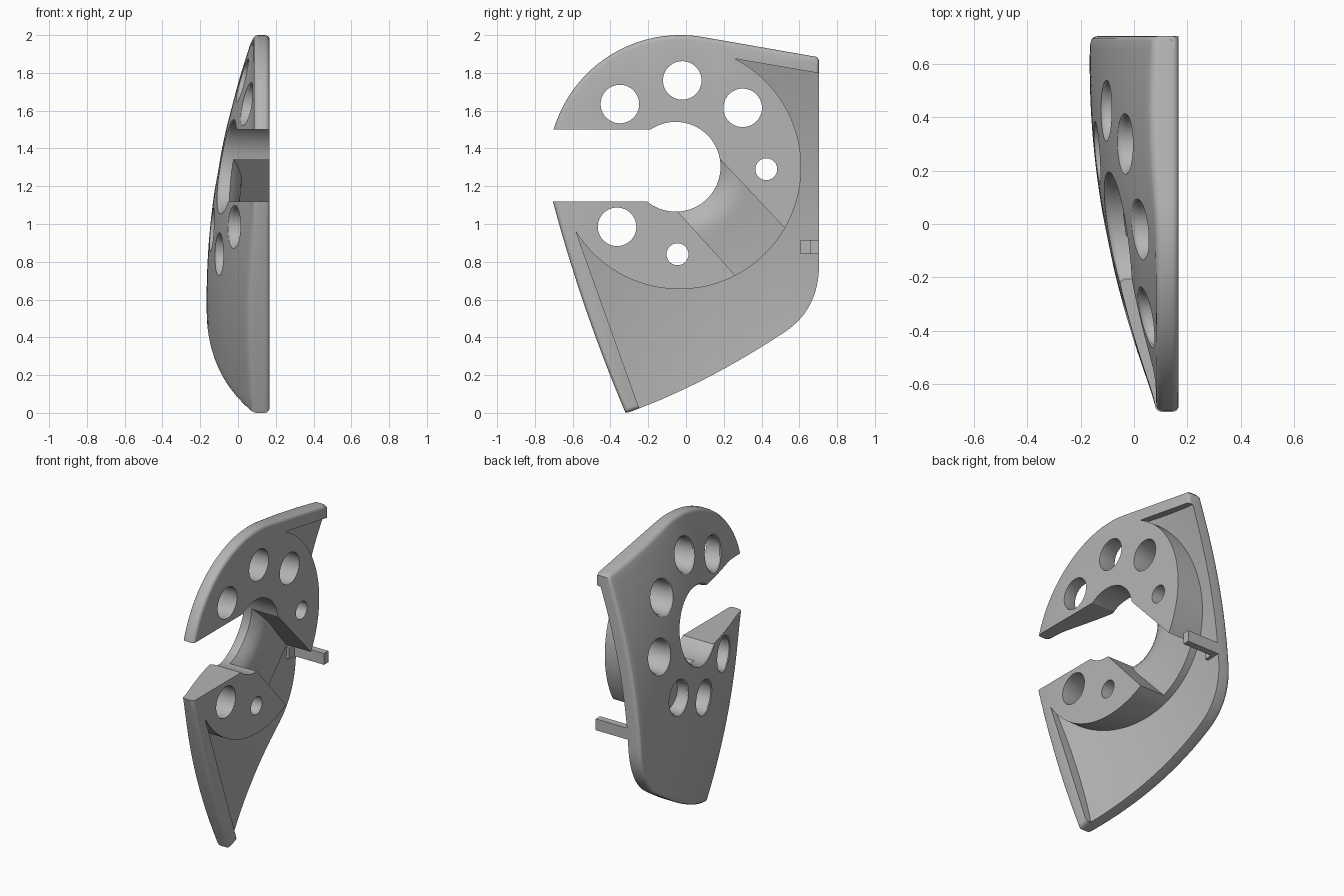
import bpy, bmesh
from math import sin, cos, radians, hypot, sqrt

cube = bpy.data.objects.get("Cube")
if cube:
    bpy.data.objects.remove(cube)

grey = bpy.data.materials.new("plain grey")
grey.use_nodes = True
colour = (0.46, 0.46, 0.46, 1)
grey.diffuse_color = colour
grey.node_tree.nodes["Principled BSDF"].inputs["Base Color"].default_value = colour

FACE = 0.167          # flat side of the plate
DISC = (-0.035, 1.3)
OPENING = (-0.055, 1.303)


def dome(y, z):
    """Height of the curved outer side, easing into a level edge."""
    u, v = y - 0.6, z - 0.6
    h = -0.166 + 0.168 * u * u + 0.139 * v * v + 0.088 * u * v
    return (h + 0.085 - sqrt((h - 0.085) ** 2 + 0.0002)) / 2


def channel_floor(y, z):
    """Channel floor, rolling down into the central opening."""
    near = max(0, 1 - (hypot(y - OPENING[0], z - OPENING[1]) - 0.238) / 0.14)
    return dome(y, z) + 0.135 - 0.07 * min(near, 1.2) ** 2


def arc(centre, r, a0, a1, n=48):
    angles = [radians(a0 + (a1 - a0) * i / n) for i in range(n + 1)]
    return [(centre[0] + r * cos(a), centre[1] + r * sin(a)) for a in angles]


def curve(p, q, r, n=14):
    """Quadratic curve from p to r pulled towards q."""
    ts = [i / n for i in range(n + 1)]
    return [tuple((1 - t) ** 2 * p[k] + 2 * t * (1 - t) * q[k] + t * t * r[k] for k in (0, 1)) for t in ts]


def line(p, r, n=14):
    return curve(p, ((p[0] + r[0]) / 2, (p[1] + r[1]) / 2), r, n)


def finish(name, bm):
    bmesh.ops.recalc_face_normals(bm, faces=bm.faces[:])
    mesh = bpy.data.meshes.new(name)
    bm.to_mesh(mesh)
    bm.free()
    mesh.materials.append(grey)
    obj = bpy.data.objects.new(name, mesh)
    bpy.context.collection.objects.link(obj)
    return obj


def extrude_to(bm, faces, x):
    ext = bmesh.ops.extrude_face_region(bm, geom=faces, use_keep_orig=True)
    for v in ext["geom"]:
        if isinstance(v, bmesh.types.BMVert):
            v.co.x = x


def prism(name, outline, x0, x1):
    bm = bmesh.new()
    extrude_to(bm, [bm.faces.new([bm.verts.new((x0, y, z)) for y, z in outline])], x1)
    return finish(name, bm)


def block_above(name, surface, far):
    """Solid between a curved surface and a flat far plane."""
    bm = bmesh.new()
    bmesh.ops.create_grid(bm, x_segments=56, y_segments=66, size=1)
    for v in bm.verts:
        y, z = v.co.x * 1.1, 1 + v.co.y * 1.3
        v.co = (surface(y, z), y, z)
    extrude_to(bm, bm.faces[:], far)
    return finish(name, bm)


def bridge(bm, rows):
    for low, high in zip(rows, rows[1:]):
        for i in range(len(low)):
            j = (i + 1) % len(low)
            bm.faces.new((low[i], low[j], high[j], high[i]))


def domed_plate(name, outline, r):
    """Concentric rings: curved side, rounded rims and the flat side."""
    mid = (0.05, 1.1)
    bm = bmesh.new()
    rows = []

    def ring(inset, height):
        s = 1 - inset
        pts = [(mid[0] + (y - mid[0]) * s, mid[1] + (z - mid[1]) * s) for y, z in outline]
        rows.append([bm.verts.new((height(y, z), y, z)) for y, z in pts])

    for i in range(18, 0, -1):
        ring(r + (1 - r) * i / 19, dome)
    steps = [radians(22.5 * i) for i in range(5)]
    for a in steps:
        ring(r * (1 - sin(a)), lambda y, z: dome(y, z) + r * (1 - cos(a)))
    for a in steps:
        ring(r * (1 - cos(a)), lambda y, z: FACE - r * (1 - sin(a)))
    bridge(bm, rows)
    tip = bm.verts.new((dome(*mid), *mid))
    for i, v in enumerate(rows[0]):
        bm.faces.new((tip, v, rows[0][(i + 1) % len(outline)]))
    bm.faces.new(rows[-1])
    return finish(name, bm)


def combine(obj, tool, operation='DIFFERENCE'):
    mod = obj.modifiers.new("cut", 'BOOLEAN')
    mod.operation, mod.object, mod.solver = operation, tool, 'EXACT'
    bpy.context.view_layer.update()
    mesh = bpy.data.meshes.new_from_object(obj.evaluated_get(bpy.context.evaluated_depsgraph_get()))
    obj.modifiers.clear()
    obj.data = mesh
    bpy.data.objects.remove(tool)


def drill(centre, r, end):
    """Round hole with an eased rim on the curved side."""
    bm = bmesh.new()
    rows = []
    lip = 0.015
    for grow, depth in [(lip, None), (lip, -0.002), (lip * 0.35, 0.006), (0, 0.02), (0, end)]:
        rows.append([bm.verts.new((-0.6 if depth is None else end if depth == end else dome(y, z) + depth, y, z))
                     for y, z in arc(centre, r + grow, 0, 352, 44)])
    bridge(bm, rows)
    bm.faces.new(rows[0])
    bm.faces.new(rows[-1])
    combine(plate, finish("hole_cutter", bm))


# Plate outline: round top, straight back, rounded corner, bowed bottom and front
outline = arc((-0.03, 1.3), 0.7, 163.5, 81)
outline += line((0.1, 1.988), (0.69, 1.885))
outline += line((0.705, 1.87), (0.705, 0.82), 20)
outline += curve((0.705, 0.79), (0.705, 0.56), (0.54, 0.44))
outline += curve((0.51, 0.42), (0.1, 0.15), (-0.30, 0.004))
outline += curve((-0.32, 0.0), (-0.55, 0.54), (-0.705, 1.12))
plate = domed_plate("curved_plate", outline, 0.025)

# Hollow around the raised disc
hollow = arc(DISC, 0.645, 212, 423, 72)
hollow += [(0.9, 1.765), (0.9, -0.2), (-0.168, -0.2)]
pocket = prism("hollow_cutter", hollow, -0.5, 0.4)
combine(pocket, block_above("hollow_floor", lambda y, z: dome(y, z) + 0.086, 0.6), 'INTERSECT')
combine(plate, pocket)

# Slanted channel across the disc
channel = prism("channel_cutter", [(0.15, 1.375), (0.7, 0.79), (0.45, 0.52), (-0.07, 1.095)], -0.5, 0.4)
combine(channel, block_above("channel_floor", channel_floor, 0.6), 'INTERSECT')
combine(plate, channel)

# Central opening and its slot to the front
drill(OPENING, 0.238, 0.5)
combine(plate, prism("slot_cutter", [(-1, 1.12), (-0.1, 1.12), (-0.1, 1.5), (-1, 1.5)], -0.6, 0.5))

# Wide through holes
for centre in [(-0.35, 1.635), (-0.02, 1.76), (0.3, 1.615), (-0.365, 0.985)]:
    drill(centre, 0.102, 0.5)

# Narrow holes with wide bores on the curved side
for centre in [(0.425, 1.29), (-0.045, 0.84)]:
    combine(plate, prism("narrow_cutter", arc(centre, 0.058, 0, 350, 35), -0.6, 0.5))
    drill(centre, 0.102, 0.08)

# Blind bore behind the channel
drill((0.27, 0.97), 0.102, dome(0.27, 0.97) + 0.085)

# Small tab standing in the hollow, with a low foot
tab = prism("tab", [(0.66, 0.84), (0.705, 0.84), (0.705, 0.915), (0.66, 0.915)], dome(0.68, 0.88) + 0.05, FACE)
foot = prism("tab_foot", [(0.605, 0.84), (0.67, 0.84), (0.67, 0.915), (0.605, 0.915)],
             dome(0.63, 0.88) + 0.05, dome(0.63, 0.88) + 0.105)

# Smooth shading on curved surfaces
for obj in (plate, tab, foot):
    bpy.ops.object.select_all(action='DESELECT')
    obj.select_set(True)
    bpy.context.view_layer.objects.active = obj
    bpy.ops.object.shade_smooth_by_angle(angle=radians(30))
